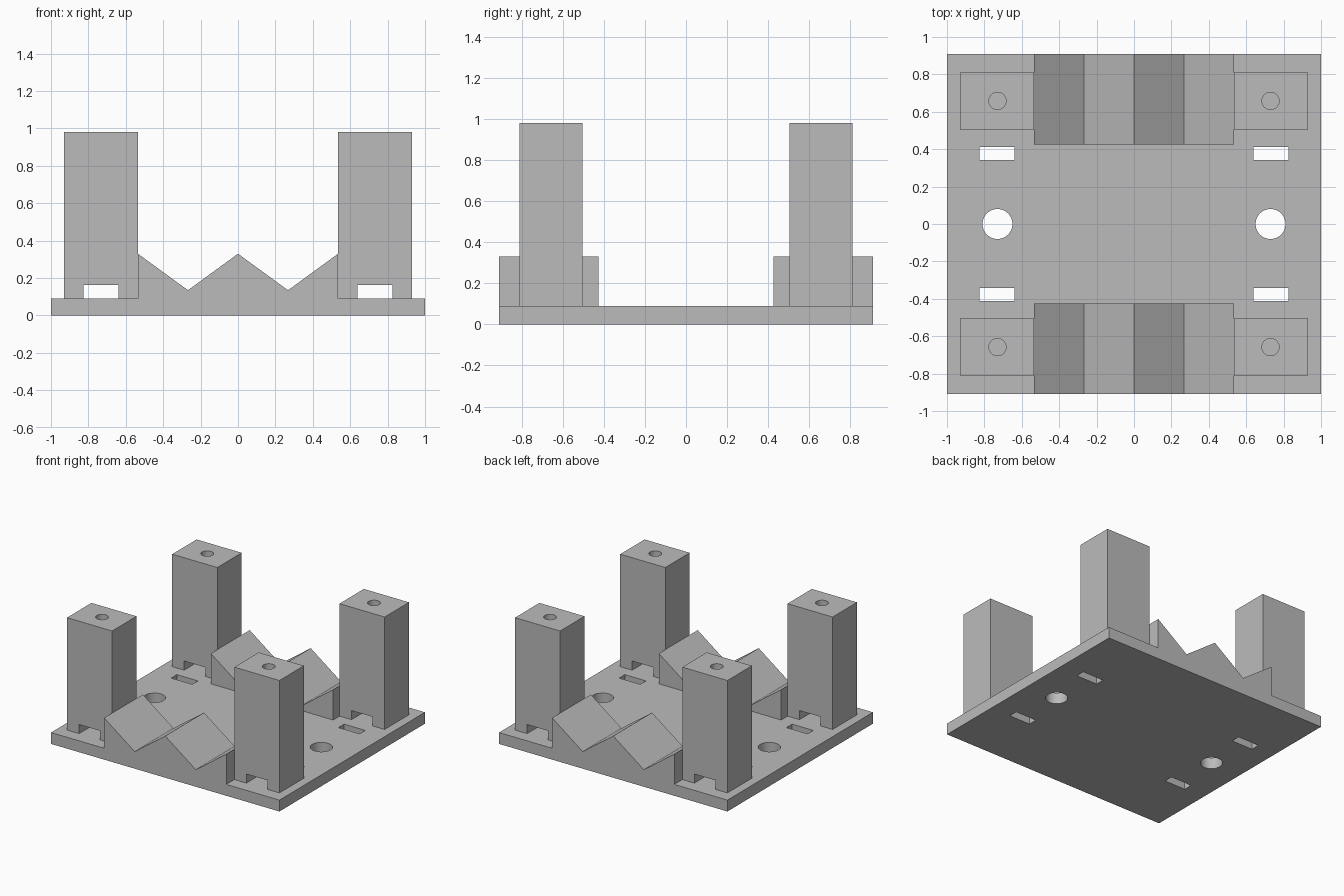
import bpy, bmesh, math

cube = bpy.data.objects.get("Cube")
if cube:
    bpy.data.objects.remove(cube, do_unlink=True)

grey = bpy.data.materials.new("plain grey")
grey.use_nodes = True
grey.diffuse_color = (0.5, 0.5, 0.5, 1)
grey.node_tree.nodes["Principled BSDF"].inputs["Base Color"].default_value = (0.5, 0.5, 0.5, 1)

PLATE_TOP = 0.09
SLOT = (0.64, 0.825)      # shared by plate slots and post notches
HOLE_X = 0.73


def extrude_profile(name, points, y0, y1):
    """Extrude an x-z outline along y."""
    bm = bmesh.new()
    face = bm.faces.new([bm.verts.new((x, y0, z)) for x, z in points])
    result = bmesh.ops.extrude_face_region(bm, geom=[face])
    moved = [v for v in result["geom"] if isinstance(v, bmesh.types.BMVert)]
    bmesh.ops.translate(bm, verts=moved, vec=(0, y1 - y0, 0))
    bmesh.ops.recalc_face_normals(bm, faces=bm.faces)
    mesh = bpy.data.meshes.new(name)
    bm.to_mesh(mesh)
    bm.free()
    mesh.materials.append(grey)
    obj = bpy.data.objects.new(name, mesh)
    bpy.context.collection.objects.link(obj)
    return obj


def box(name, x0, x1, y0, y1, z0, z1):
    return extrude_profile(name, [(x0, z0), (x1, z0), (x1, z1), (x0, z1)], y0, y1)


def cylinder(name, radius, x, y, z0, z1):
    bpy.ops.mesh.primitive_cylinder_add(vertices=48, radius=radius, depth=z1 - z0,
                                        location=(x, y, (z0 + z1) / 2))
    obj = bpy.context.object
    obj.name = name
    obj.data.materials.append(grey)
    return obj


def select_only(obj):
    bpy.ops.object.select_all(action="DESELECT")
    obj.select_set(True)
    bpy.context.view_layer.objects.active = obj


def cut(obj, cutter):
    mod = obj.modifiers.new("cut", "BOOLEAN")
    mod.operation = "DIFFERENCE"
    mod.solver = "EXACT"
    mod.object = cutter
    select_only(obj)
    bpy.ops.object.modifier_apply(modifier=mod.name)
    bpy.data.objects.remove(cutter, do_unlink=True)


def finish(obj):
    select_only(obj)
    bpy.ops.object.shade_smooth_by_angle(angle=math.radians(30))


# Base plate with round holes and strap slots
plate = box("base_plate", -1, 1, -0.91, 0.91, 0, PLATE_TOP)
for sx in (-1, 1):
    cut(plate, cylinder("hole_cutter", 0.08, sx * HOLE_X, 0, -0.1, 0.2))
    x0, x1 = sorted(sx * x for x in SLOT)
    for sy in (-1, 1):
        y0, y1 = sorted((sy * 0.342, sy * 0.413))
        cut(plate, box("slot_cutter", x0, x1, y0, y1, -0.1, 0.2))
finish(plate)

# Corner posts: notched foot, screw hole in the top
post_outline = [(0.535, PLATE_TOP), (SLOT[0], PLATE_TOP), (SLOT[0], 0.162),
                (SLOT[1], 0.162), (SLOT[1], PLATE_TOP), (0.93, PLATE_TOP),
                (0.93, 0.98), (0.535, 0.98)]
for sx, side in ((-1, "right"), (1, "left")):
    for sy, end in ((-1, "front"), (1, "back")):
        post = extrude_profile(f"{end}_{side}_post", [(sx * x, z) for x, z in post_outline],
                               sy * 0.505, sy * 0.81)
        cut(post, cylinder("screw_cutter", 0.046, sx * HOLE_X, sy * 0.658, 0.5, 1.1))
        finish(post)

# V-groove cradles between the posts
W, PEAK, VALLEY = 0.535, 0.33, 0.135
cradle_outline = [(-W, PLATE_TOP), (W, PLATE_TOP), (W, PEAK), (W / 2, VALLEY),
                  (0, PEAK), (-W / 2, VALLEY), (-W, PEAK)]
for sy, end in ((-1, "front"), (1, "back")):
    extrude_profile(f"{end}_cradle", cradle_outline, sy * 0.425, sy * 0.91)
